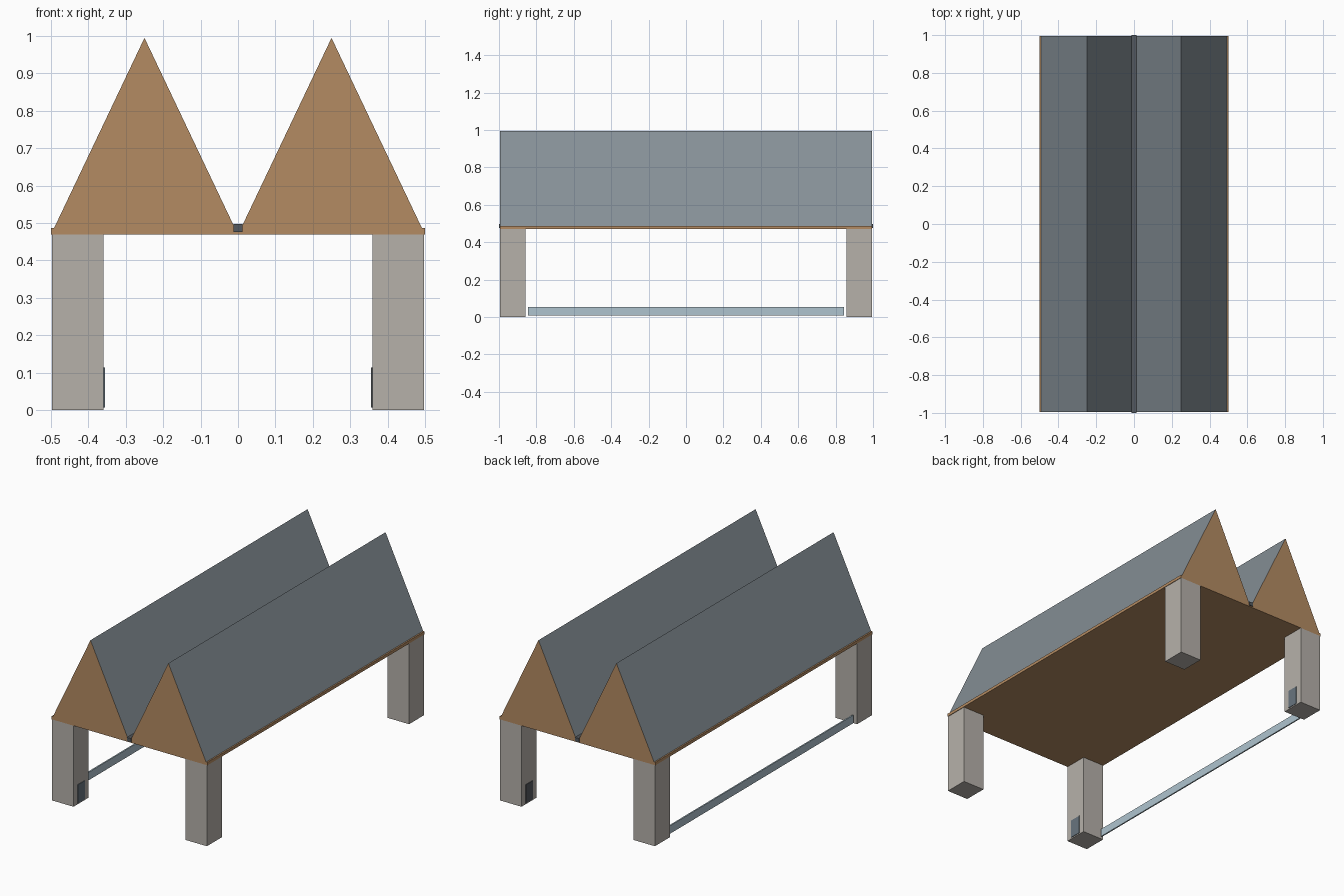
import bpy, bmesh

if "Cube" in bpy.data.objects:
    bpy.data.objects.remove(bpy.data.objects["Cube"])


def material(name, r, g, b):
    # sRGB 0-255 converted to linear
    lin = lambda c: c / 12.92 if c <= 0.04045 else ((c + 0.055) / 1.055) ** 2.4
    m = bpy.data.materials.new(name)
    m.diffuse_color = (lin(r / 255), lin(g / 255), lin(b / 255), 1)
    m.use_nodes = True
    m.node_tree.nodes["Principled BSDF"].inputs["Base Color"].default_value = m.diffuse_color
    return m


WOOD = material("wood", 180, 139, 98)
SLATE = material("slate", 134, 144, 151)
STONE = material("stone", 182, 177, 170)
GUTTER = material("dark_grey", 84, 89, 94)
GLASS = material("pale_blue", 175, 196, 207)
PLATE = material("blue_grey", 104, 117, 127)


def finish(name, bm, mats):
    bmesh.ops.recalc_face_normals(bm, faces=bm.faces)
    mesh = bpy.data.meshes.new(name)
    bm.to_mesh(mesh)
    bm.free()
    for m in mats:
        mesh.materials.append(m)
    ob = bpy.data.objects.new(name, mesh)
    bpy.context.collection.objects.link(ob)
    return ob


def box(name, x, y, z, mat):
    bm = bmesh.new()
    bmesh.ops.create_cube(bm, size=1)
    for v in bm.verts:
        for i, (a, b) in enumerate((sorted(x), sorted(y), sorted(z))):
            v.co[i] = a if v.co[i] < 0 else b
    return finish(name, bm, [mat])


def roof(name, cx):
    # triangular prism: wooden gables, slate slopes
    bm = bmesh.new()
    pts = ((cx - 0.242, 0.486), (cx + 0.242, 0.486), (cx, 0.995))
    face = bm.faces.new([bm.verts.new((px, -0.995, pz)) for px, pz in pts])
    ext = bmesh.ops.extrude_face_region(bm, geom=[face], use_keep_orig=True)
    for v in ext["geom"]:
        if isinstance(v, bmesh.types.BMVert):
            v.co.y = 0.995
    bmesh.ops.recalc_face_normals(bm, faces=bm.faces)
    for f in bm.faces:
        f.material_index = 1 if f.normal.z > 0.2 else 0
    finish(name, bm, [WOOD, SLATE])


# Ceiling slab, twin roofs and the valley gutter
box("ceiling_slab", (-0.5, 0.5), (-0.995, 0.995), (0.47, 0.487), WOOD)
roof("left_roof", -0.25)
roof("right_roof", 0.25)
box("valley_gutter", (-0.012, 0.012), (-1, 1), (0.476, 0.497), GUTTER)

# Corner pillars with a thin plate on each inner face
for sx, side in ((-1, "left"), (1, "right")):
    for sy, end in ((-1, "front"), (1, "back")):
        box(f"{end}_{side}_pillar", (sx * 0.497, sx * 0.359),
            (sy * 0.995, sy * 0.858), (0, 0.47), STONE)
        box(f"{end}_{side}_plate", (sx * 0.36, sx * 0.356),
            (sy * 0.96, sy * 0.892), (0.007, 0.114),
            PLATE if sx < 0 else GUTTER)

# Low rail between the left pillars
box("left_rail", (-0.482, -0.474), (-0.845, 0.845), (0.007, 0.053), GLASS)
